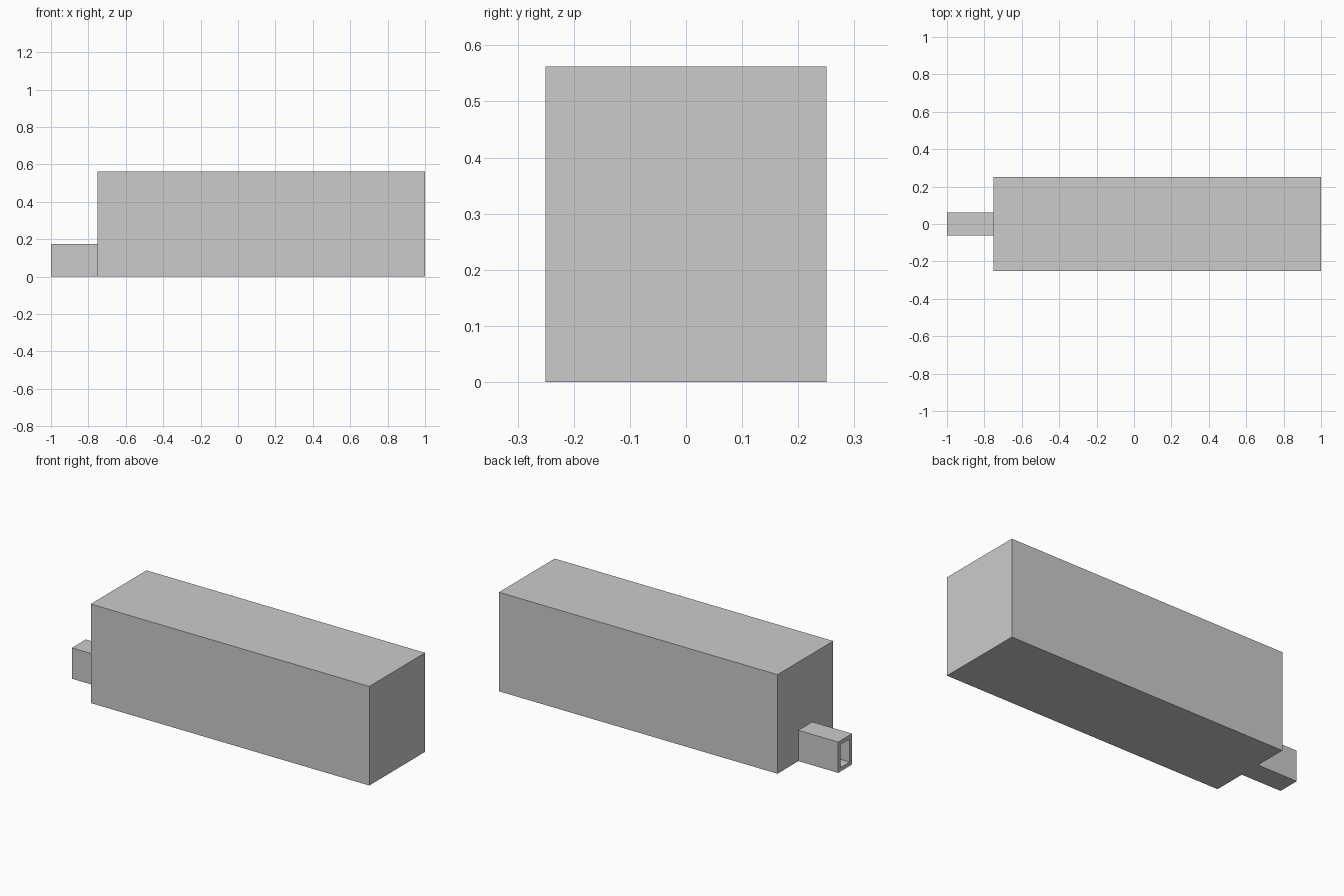
import bpy

if "Cube" in bpy.data.objects:
    bpy.data.objects.remove(bpy.data.objects["Cube"])

WALL = 0.022


def box(name, x, y, z):
    """Box from (min, max) ranges on each axis."""
    bpy.ops.mesh.primitive_cube_add(size=1)
    ob = bpy.context.object
    ob.name = name
    ob.location = [(r[0] + r[1]) / 2 for r in (x, y, z)]
    ob.scale = [r[1] - r[0] for r in (x, y, z)]
    bpy.ops.object.transform_apply(location=True, rotation=False, scale=True)
    return ob


def boolean(target, other, operation):
    """Apply a boolean and remove the helper object."""
    mod = target.modifiers.new(operation.lower(), 'BOOLEAN')
    mod.operation = operation
    mod.solver = 'EXACT'
    mod.object = other
    bpy.context.view_layer.objects.active = target
    bpy.ops.object.modifier_apply(modifier=mod.name)
    bpy.data.objects.remove(other, do_unlink=True)


# Outer shell: long chamber with a small entrance passage
shell = box("hollow_chamber", (-0.75, 1), (-0.25, 0.25), (0, 0.5625))
passage = box("entrance_passage", (-1, -0.7), (-0.0625, 0.0625), (0, 0.175))
boolean(shell, passage, 'UNION')

# Inner void: room plus passage, open at the left end
room = box("room_void", (-0.75 + WALL, 1 - WALL),
           (-0.25 + WALL, 0.25 - WALL), (WALL, 0.5625 - WALL))
tunnel = box("tunnel_void", (-1.1, -0.6),
             (-0.0625 + WALL, 0.0625 - WALL), (WALL, 0.175 - WALL))
boolean(room, tunnel, 'UNION')
boolean(shell, room, 'DIFFERENCE')
